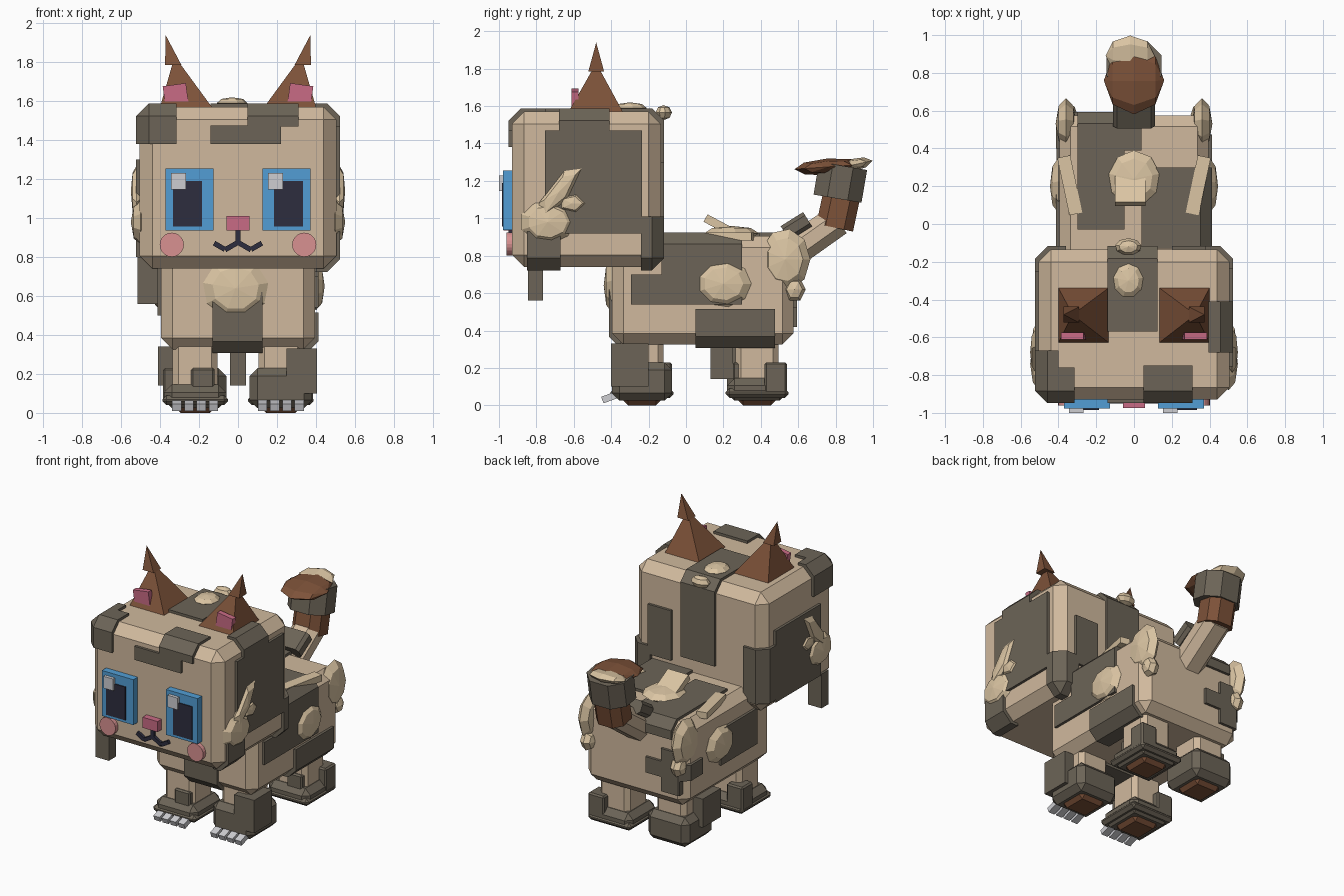
import bpy, bmesh, math
from mathutils import Vector, Matrix

cube = bpy.data.objects.get("Cube")
if cube:
    bpy.data.objects.remove(cube, do_unlink=True)


def material(name, *rgb):
    m = bpy.data.materials.new(name)
    m.use_nodes = True
    col = [((c / 255 + 0.055) / 1.055) ** 2.4 for c in rgb] + [1]
    m.diffuse_color = col
    m.node_tree.nodes["Principled BSDF"].inputs["Base Color"].default_value = col
    return m


TAN = material("tan_fur", 208, 185, 157)
CREAM = material("cream_fluff", 219, 197, 163)
DARK = material("grey_brown_fur", 108, 100, 87)
BROWN = material("brown", 125, 82, 57)
PINK = material("pink", 200, 107, 133)
BLUSH = material("blush", 216, 145, 145)
BLUE = material("blue", 82, 158, 213)
BLACK = material("ink", 45, 45, 62)
WHITE = material("claw_white", 205, 205, 209)


def finish(name, bm, mat):
    bmesh.ops.recalc_face_normals(bm, faces=bm.faces)
    me = bpy.data.meshes.new(name)
    bm.to_mesh(me)
    bm.free()
    me.materials.append(mat)
    ob = bpy.data.objects.new(name, me)
    bpy.context.collection.objects.link(ob)
    return ob


def box_mesh(xr, yr, zr, chamfer=0.0, grow=0.0):
    """Box from ranges, optionally chamfered and inflated."""
    bm = bmesh.new()
    bmesh.ops.create_cube(bm, size=1)
    for v in bm.verts:
        for i, (a, b) in enumerate((xr, yr, zr)):
            v.co[i] = (a + b) / 2 + v.co[i] * (b - a + 2 * grow)
    if chamfer:
        bmesh.ops.bevel(bm, geom=bm.edges[:], offset=chamfer, segments=1, affect='EDGES')
    return bm


def box(name, mat, xr, yr, zr, chamfer=0.0, tilt=0.0, axis='Y'):
    bm = box_mesh(xr, yr, zr, chamfer)
    if tilt:
        mid = Vector([sum(r) / 2 for r in (xr, yr, zr)])
        bmesh.ops.rotate(bm, verts=bm.verts, cent=mid, matrix=Matrix.Rotation(math.radians(tilt), 3, axis))
    return finish(name, bm, mat)


def wrap(name, core, xr, yr, zr, mat=DARK):
    """Fur patch: the inflated core shape trimmed to a box."""
    bm = box_mesh(*core, grow=0.018)
    for i, r in enumerate((xr, yr, zr)):
        for limit, sign in zip(r, (-1, 1)):
            co, no = Vector(), Vector()
            co[i], no[i] = limit, sign
            bmesh.ops.bisect_plane(bm, geom=bm.verts[:] + bm.edges[:] + bm.faces[:],
                                   plane_co=co, plane_no=no, clear_outer=True)
            bmesh.ops.holes_fill(bm, edges=[e for e in bm.edges if e.is_boundary], sides=0)
    return finish(name, bm, mat)


def fluff(name, loc, size, axis='Z', tilt=0.0, mat=CREAM, segs=9):
    """Faceted tuft, its pole turned to the given axis, then tilted about it."""
    bm = bmesh.new()
    bmesh.ops.create_uvsphere(bm, u_segments=segs, v_segments=4, radius=1)
    turn = {'X': Matrix.Rotation(math.pi / 2, 4, 'Y'),
            'Y': Matrix.Rotation(math.pi / 2, 4, 'X'), 'Z': Matrix()}[axis]
    m = (Matrix.Translation(loc) @ Matrix.Rotation(math.radians(tilt), 4, axis)
         @ Matrix.Diagonal((*size, 1)) @ turn)
    bmesh.ops.transform(bm, matrix=m, verts=bm.verts)
    return finish(name, bm, mat)


def segment(name, mat, p, q, width, depth, chamfer):
    """Chamfered bar between two points."""
    p, q = Vector(p), Vector(q)
    h = (q - p).length / 2
    bm = box_mesh((-width / 2, width / 2), (-depth / 2, depth / 2), (-h, h))
    sides = [e for e in bm.edges if abs(e.verts[0].co.z - e.verts[1].co.z) > h]
    bmesh.ops.bevel(bm, geom=sides, offset=chamfer, segments=1, affect='EDGES')
    ang = math.atan2(-(q - p).y, (q - p).z)
    bmesh.ops.transform(bm, verts=bm.verts, matrix=Matrix.Translation((p + q) / 2) @ Matrix.Rotation(ang, 4, 'X'))
    return finish(name, bm, mat)


def spike(name, mat, centre, half_x, half_y, apex):
    """Four-sided pyramid with a free apex."""
    bm = bmesh.new()
    c = Vector(centre)
    ring = [bm.verts.new(c + Vector((half_x * a, half_y * b, 0))) for a, b in ((-1, -1), (1, -1), (1, 1), (-1, 1))]
    top = bm.verts.new(apex)
    bm.faces.new(ring)
    for i in range(4):
        bm.faces.new((ring[i], ring[(i + 1) % 4], top))
    return finish(name, bm, mat)


# Head and its fur patches
HEAD = ((-0.505, 0.505), (-0.93, -0.135), (0.74, 1.57), 0.065)
finish("head", box_mesh(*HEAD), TAN)
for n, region in enumerate((
        ((-0.6, -0.315), (-1, -0.76), (1.38, 1.7)), ((-0.6, -0.4), (-0.8, -0.67), (1.38, 1.7)),
        ((0.05, 0.31), (-1, -0.75), (1.47, 1.7)), ((-0.14, 0.22), (-1, -0.84), (1.38, 1.475)),
        ((-0.14, 0.125), (-0.57, 0), (1.4, 1.7)), ((-0.14, 0.125), (-0.3, 0), (1.0, 1.5)),
        ((0.4, 0.6), (-0.755, -0.235), (0.92, 1.47)), ((0.395, 0.6), (-0.68, -0.41), (1.4, 1.7)),
        ((0.4, 0.6), (-0.85, -0.67), (0.7, 0.93)), ((0.36, 0.6), (-0.24, 0), (0.7, 1.01)),
        ((0.2, 0.38), (-0.3, 0), (0.95, 1.3)), ((-0.6, -0.4), (-0.75, -0.25), (0.8, 1.3)),
        ((-0.6, -0.36), (-0.3, 0), (0.82, 1.2)))):
    wrap(f"head_patch_{n + 1}", HEAD, *region)
box("cheek_lock", DARK, (-0.515, -0.41), (-0.845, -0.765), (0.56, 0.8))

# Ears
for s, side in ((1, "left"), (-1, "right")):
    spike(f"{side}_ear", BROWN, (s * 0.265, -0.483, 1.56), 0.138, 0.15, (s * 0.325, -0.48, 1.83))
    tip = spike(f"{side}_ear_tip", BROWN, (s * 0.332, -0.48, 1.785), 0.042, 0.042, (s * 0.372, -0.48, 1.94))
    box(f"{side}_inner_ear", PINK, (s * 0.32 - 0.06, s * 0.32 + 0.06), (-0.612, -0.575), (1.58, 1.685), tilt=s * 8)

# Face
for s, side in ((1, "left"), (-1, "right")):
    cx = s * 0.249
    box(f"{side}_eye", BLUE, (cx - 0.122, cx + 0.122), (-0.978, -0.9), (0.937, 1.255))
    px = s * 0.259
    box(f"{side}_pupil", BLACK, (px - 0.074, px + 0.074), (-0.985, -0.97), (0.957, 1.19))
    gx = 0.192 if s > 0 else -0.306
    box(f"{side}_eye_glint", WHITE, (gx - 0.038, gx + 0.038), (-1, -0.97), (1.147, 1.23))
    bm = bmesh.new()
    bmesh.ops.create_cone(bm, cap_ends=True, segments=20, radius1=0.062, radius2=0.062, depth=0.05,
                          matrix=Matrix.Translation((s * 0.34, -0.935, 0.863)) @ Matrix.Rotation(math.pi / 2, 4, 'X'))
    finish(f"{side}_blush", bm, BLUSH)
    box(f"{side}_mouth_inner", BLACK, (s * 0.035 - 0.036, s * 0.035 + 0.036), (-0.95, -0.92), (0.842, 0.868), tilt=s * 30)
    box(f"{side}_mouth_outer", BLACK, (s * 0.095 - 0.032, s * 0.095 + 0.032), (-0.95, -0.92), (0.842, 0.868), tilt=-s * 30)
    # Side tufts on the head
    fluff(f"{side}_cheek_fluff", (s * 0.5, -0.74, 0.98), (0.05, 0.15, 0.12), 'X')
    fluff(f"{side}_cheek_feather", (s * 0.52, -0.68, 1.14), (0.03, 0.06, 0.19), 'X', -38, segs=5)
    fluff(f"{side}_cheek_wisp", (s * 0.515, -0.61, 1.08), (0.025, 0.08, 0.055), 'X', segs=5)
box("mouth_stem", BLACK, (-0.013, 0.013), (-0.95, -0.92), (0.86, 0.94))
box("nose", PINK, (-0.058, 0.058), (-0.975, -0.9), (0.936, 1.01))
fluff("crown_fluff", (-0.03, -0.3, 1.59), (0.08, 0.09, 0.03))
fluff("nape_fluff", (-0.03, -0.12, 1.565), (0.07, 0.045, 0.04))

# Body and its fur patches
BODY = ((-0.395, 0.395), (-0.395, 0.575), (0.325, 0.905), 0.06)
finish("body", box_mesh(*BODY), TAN)
for n, region in enumerate((
        ((0.04, 0.5), (-0.13, 0.3), (0.54, 1)), ((0.3, 0.5), (-0.295, -0.12), (0.54, 0.7)),
        ((0.25, 0.5), (0.05, 0.475), (0.3, 0.515)), ((-0.3, 0.04), (0.39, 0.7), (0.8, 1)),
        ((-0.3, -0.05), (-0.03, 0.4), (0.8, 1)), ((-0.13, 0.125), (-0.5, -0.14), (0.3, 0.62)),
        ((-0.36, -0.22), (0.4, 0.7), (0.42, 0.72)), ((-0.42, -0.1), (0.4, 0.7), (0.52, 0.63)),
        ((-0.5, -0.3), (-0.2, 0.2), (0.5, 0.75)))):
    wrap(f"body_patch_{n + 1}", BODY, *region)
box("belly_lock", DARK, (-0.04, 0.04), (0.13, 0.25), (0.14, 0.4))

# Body tufts
fluff("chest_fluff", (-0.012, -0.395, 0.64), (0.17, 0.045, 0.155), 'Y')
fluff("back_fluff", (0, 0.24, 0.92), (0.14, 0.15, 0.04))
box("back_feather", CREAM, (-0.1, 0.06), (0.09, 0.34), (0.92, 0.965), tilt=-28, axis='X')
for s, side in ((1, "left"), (-1, "right")):
    fluff(f"{side}_flank_fluff", (s * 0.4, 0.2, 0.65), (0.045, 0.15, 0.125), 'X')
    fluff(f"{side}_hip_fluff", (s * 0.36, 0.53, 0.78), (0.055, 0.135, 0.165), 'X')
    fluff(f"{side}_hip_wisp", (s * 0.35, 0.58, 0.62), (0.05, 0.06, 0.07), 'X', segs=6)
    box(f"{side}_rump_feather", CREAM, (s * 0.34 - 0.035, s * 0.34 + 0.035), (0.05, 0.36), (0.88, 0.925), tilt=-s * 12, axis='Z')

# Legs, paws, soles and claws
for s, side in ((1, "left"), (-1, "right")):
    for end, cy in (("front", -0.235), ("back", 0.38)):
        name, cx = f"{end}_{side}", s * 0.22
        tall = (s > 0) == (end == "front")
        leg = ((cx - 0.115, cx + 0.115), (cy - 0.115, cy + 0.115), (0.04, 0.42), 0.03)
        finish(f"{name}_leg", box_mesh(*leg), TAN)
        paw = ((cx - 0.16, cx + 0.16), (cy - 0.16, cy + 0.16), (0.025, 0.23 if tall else 0.145), 0.04)
        finish(f"{name}_paw", box_mesh(*paw), DARK)
        if not tall:
            box(f"{name}_paw_rim", DARK, (cx - 0.168, cx + 0.168), (cy - 0.168, cy + 0.168), (0.04, 0.09), 0.02)
            box(f"{name}_outer_tab", DARK, sorted((cx + s * 0.04, cx + s * 0.165)),
                (cy + 0.04, cy + 0.16), (0.06, 0.23), 0.01)
            box(f"{name}_inner_tab", DARK, (cx - 0.02, cx + 0.1), (cy - 0.13, cy), (0.06, 0.23), 0.01)
        box(f"{name}_sole", BROWN, (cx - 0.1, cx + 0.1), (cy - 0.1, cy + 0.1), (0, 0.06), 0.025)
        if end == "front":
            for k in range(4):
                x = cx + (k - 1.5) * 0.063
                box(f"{name}_claw_{k + 1}", WHITE, (x - 0.024, x + 0.024), (-0.45, -0.36), (0.025, 0.062), tilt=20, axis='X')
box("front_leg_patch", DARK, (0.25, 0.405), (-0.4, -0.2), (0.1, 0.33))
box("back_leg_patch", DARK, (-0.41, -0.33), (0.2, 0.4), (0.14, 0.34))

# Tail
segment("tail_base", TAN, (0, 0.5, 0.77), (0, 0.81, 0.99), 0.2, 0.17, 0.05)
segment("tail_base_patch", DARK, (0, 0.53, 0.92), (0, 0.65, 0.995), 0.22, 0.09, 0.02)
segment("tail_middle", BROWN, (0, 0.795, 0.95), (0, 0.84, 1.16), 0.21, 0.2, 0.05)
segment("tail_cuff", DARK, (0, 0.81, 1.105), (0, 0.84, 1.28), 0.29, 0.26, 0.075)
fluff("tail_crown", (0, 0.76, 1.275), (0.16, 0.18, 0.045), 'X', 4, BROWN, 8)
fluff("tail_tip_fluff", (-0.02, 0.89, 1.285), (0.13, 0.11, 0.035), 'X', 12, CREAM, 7)
